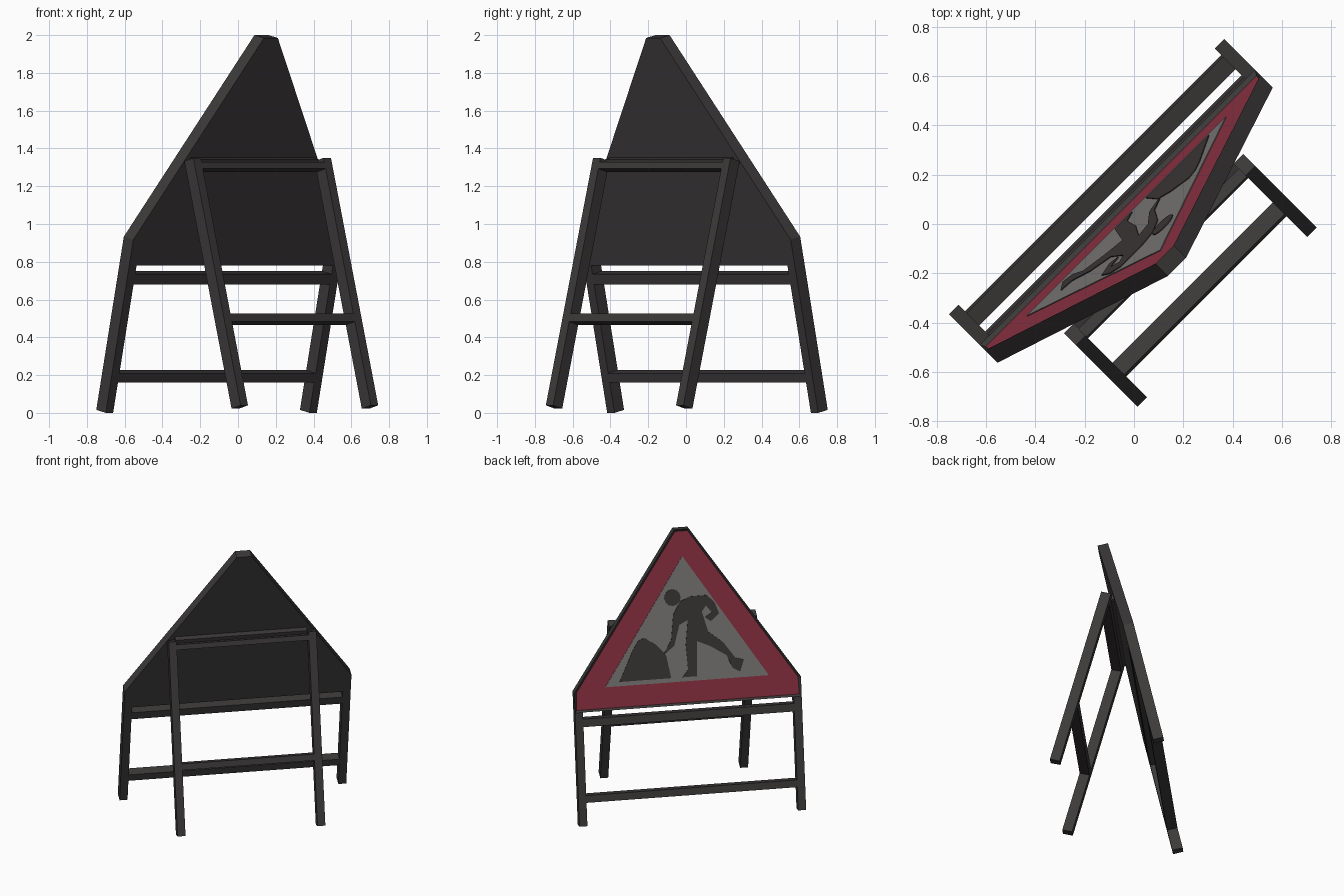
import bpy
import bmesh
from math import atan, pi
from mathutils import Matrix, Vector

cube = bpy.data.objects.get("Cube")
if cube:
    bpy.data.objects.remove(cube, do_unlink=True)


def material(name, r, g, b):
    mat = bpy.data.materials.new(name)
    mat.use_nodes = True
    mat.diffuse_color = (r, g, b, 1)
    mat.node_tree.nodes["Principled BSDF"].inputs["Base Color"].default_value = (r, g, b, 1)
    return mat


frame_mat = material("dark frame", 0.046, 0.041, 0.041)
red_mat = material("sign red", 0.25, 0.03, 0.053)
grey_mat = material("sign grey", 0.19, 0.175, 0.175)
figure_mat = material("figure black", 0.043, 0.037, 0.036)

# The whole sign stands turned by an eighth of a circle; both halves lean together
turn = Matrix.Rotation(pi / 4, 4, "Z")
sign_tilt = atan(0.225)
sign_space = turn @ Matrix.Translation((0, 0.2, 0)) @ Matrix.Rotation(sign_tilt, 4, "X")
stand_space = turn @ Matrix.Translation((0, -0.467, 0.022)) @ Matrix.Rotation(-atan(0.27), 4, "X")

DEPTH = 0.073      # thickness of the sign half
RECESS = 0.02      # how far the sign face sits behind its rim
STAND = 0.07       # thickness of the rear stand
TUBE = 0.055       # width of the legs


def prism(name, outline, near, far, space, mat, rim=0, face_mat=None):
    """Extrude an (x, height) outline from depth near to depth far."""
    bm = bmesh.new()
    base = bm.faces.new([bm.verts.new((x, near, h)) for x, h in outline])
    grown = bmesh.ops.extrude_face_region(bm, geom=[base])["geom"]
    verts = [g for g in grown if isinstance(g, bmesh.types.BMVert)]
    bmesh.ops.translate(bm, verts=verts, vec=Vector((0, far - near, 0)))
    bmesh.ops.recalc_face_normals(bm, faces=bm.faces)
    if rim:
        front = max(bm.faces, key=lambda f: f.calc_center_median().y)
        bmesh.ops.inset_region(bm, faces=[front], thickness=rim)
        bmesh.ops.translate(bm, verts=front.verts, vec=Vector((0, -RECESS, 0)))
        front.material_index = 1
    mesh = bpy.data.meshes.new(name)
    bm.to_mesh(mesh)
    bm.free()
    mesh.materials.append(mat)
    if face_mat:
        mesh.materials.append(face_mat)
    obj = bpy.data.objects.new(name, mesh)
    bpy.context.collection.objects.link(obj)
    obj.matrix_world = space
    return obj


def bar(name, x0, x1, low, high, near, far, space):
    outline = [(x0, low), (x1, low), (x1, high), (x0, high)]
    return prism(name, outline, near, far, space, frame_mat)


# Sign board with a thin rim around a recessed red face
half = [(0.79, 0.8), (0.79, 0.94), (0.052, 2.034)]
board = half + [(-x, h) for x, h in reversed(half)]
prism("sign_board", board, 0, DEPTH, sign_space, frame_mat, 0.018, red_mat)

# Legs and rails under the board
for side, sign in (("left", 1), ("right", -1)):
    bar(f"sign_leg_{side}", sign * 0.79, sign * (0.79 - TUBE), 0, 0.8, 0, DEPTH, sign_space)
    bar(f"stand_leg_{side}", sign * 0.515, sign * (0.515 - TUBE), 0, 1.357, -STAND, 0, stand_space)
inner = 0.79 - TUBE
bar("sign_rail_upper", -inner, inner, 0.697, 0.753, 0, DEPTH, sign_space)
bar("sign_rail_lower", -inner, inner, 0.164, 0.215, 0, DEPTH, sign_space)

# Rear stand rails and the hinge strip on the board
inner = 0.515 - TUBE
bar("stand_rail_upper", -inner, inner, 1.298, 1.335, -STAND, 0, stand_space)
bar("stand_rail_lower", -inner, inner, 0.459, 0.503, -STAND, 0, stand_space)
bar("hinge_strip", -inner, inner, 1.35, 1.385, -0.04, 0, sign_space)


# Painted plates on the sign face, drawn as seen by someone facing it
FACE = DEPTH - RECESS


def plate(name, points, layer, mat):
    outline = [(-x, (h - 0.012) * 1.025) for x, h in points]
    base = FACE + 0.004 * layer
    return prism(name, outline, base, base + 0.004, sign_space, mat)


plate("grey_triangle", [(-0.57, 0.95), (0.57, 0.95), (0, 1.81)], 0, grey_mat)

plate("rubble_pile", [(-0.47, 0.98), (-0.37, 1.19), (-0.33, 1.25), (-0.29, 1.27),
                      (-0.2, 1.21), (-0.14, 1.14), (-0.11, 0.98)], 1, figure_mat)

worker = [
    (-0.03, 1.5), (0.04, 1.53), (0.16, 1.53), (0.21, 1.48), (0.24, 1.4),       # back
    (0.18, 1.35), (0.14, 1.38), (0.19, 1.41), (0.15, 1.46), (0.12, 1.42),      # rear arm
    (0.16, 1.28), (0.26, 1.2), (0.34, 1.09), (0.4, 1.07), (0.37, 0.99),        # rear leg
    (0.32, 1.02), (0.28, 1.11), (0.17, 1.18), (0.08, 1.22),
    (0.07, 0.98), (-0.03, 0.98), (0.01, 1.03), (0, 1.2), (0.02, 1.37),         # front leg
    (-0.04, 1.34), (-0.08, 1.2), (-0.16, 1.14), (-0.1, 1.24), (-0.08, 1.41),   # front arm
]
plate("worker_body", worker, 1, figure_mat)

spokes = [Matrix.Rotation(i * pi / 6, 2) @ Vector((0.057, 0)) for i in range(12)]
plate("worker_head", [(v.x - 0.08, v.y + 1.53) for v in spokes], 1, figure_mat)
